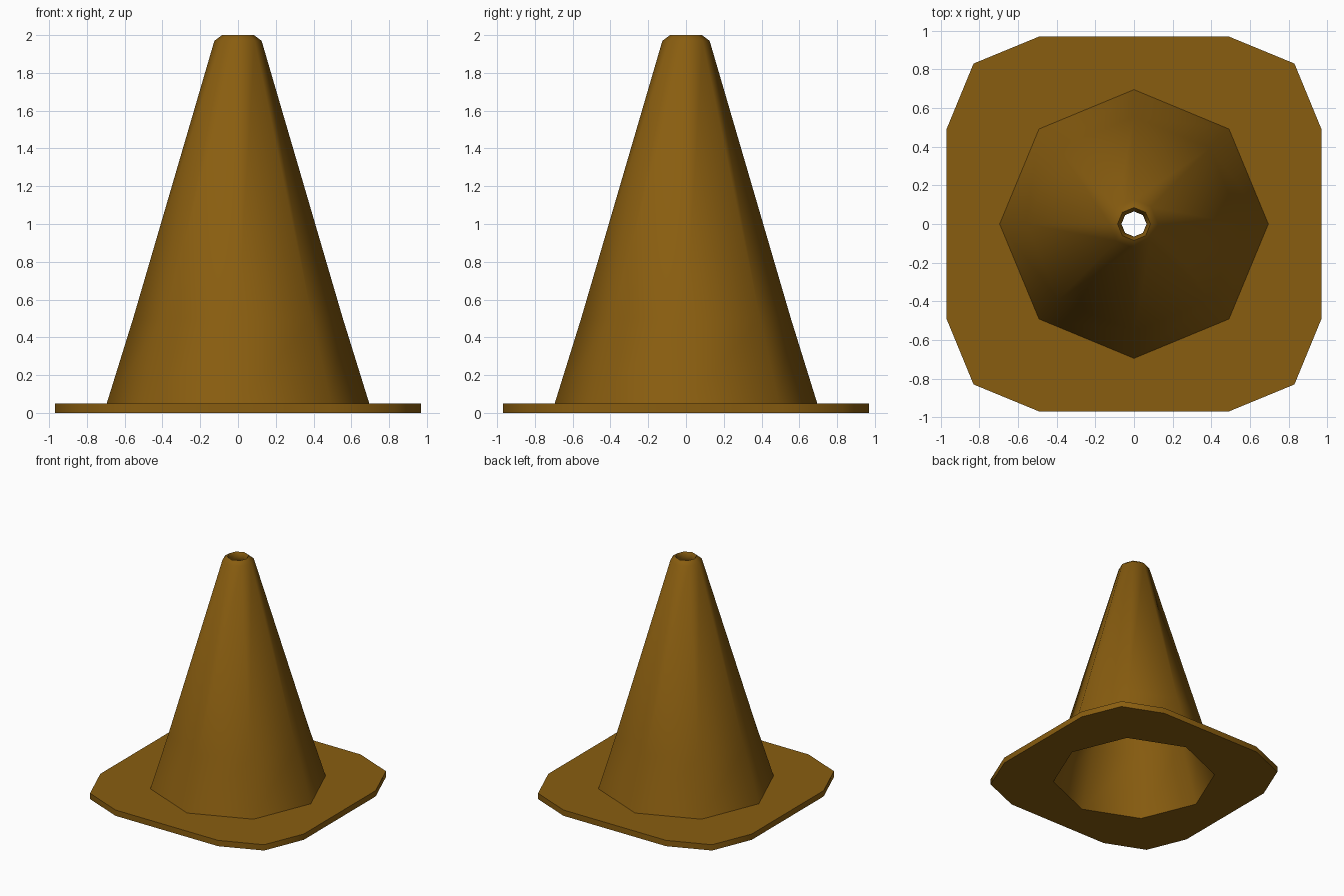
import bpy, bmesh
from math import sin, cos, pi, radians

if "Cube" in bpy.data.objects:
    bpy.data.objects.remove(bpy.data.objects["Cube"])

mat = bpy.data.materials.new("cone_orange")
mat.diffuse_color = (0.25, 0.11, 0.005, 1)
mat.use_nodes = True
mat.node_tree.nodes["Principled BSDF"].inputs["Base Color"].default_value = mat.diffuse_color
SIDES = 8


def ring(bm, r, z):
    return [bm.verts.new((r * cos(2 * pi * i / SIDES), r * sin(2 * pi * i / SIDES), z))
            for i in range(SIDES)]


def bridge(bm, a, b):
    n = len(a)
    for i in range(n):
        j = (i + 1) % n
        bm.faces.new((a[i], a[j], b[j], b[i]))


bm = bmesh.new()

# Hollow cone wall: outside from foot to lip, then down the inside
profile = [(0.695, 0.05), (0.555, 0.5), (0.125, 1.97), (0.085, 2.0),
           (0.065, 1.965), (0.08, 1.93), (0.51, 0.5), (0.66, 0.0)]
rings = [ring(bm, r, z) for r, z in profile]
for a, b in zip(rings, rings[1:]):
    bridge(bm, a, b)

# Base plate outline: square with two-step corners, one quarter turned four times
outline = []
for q in range(4):
    c, s = round(cos(q * pi / 2)), round(sin(q * pi / 2))
    for x, y in [(0.97, -0.49), (0.97, 0.49), (0.83, 0.83)]:
        outline.append((x * c - y * s, x * s + y * c))
top = [bm.verts.new((x, y, 0.05)) for x, y in outline]
bottom = [bm.verts.new((x, y, 0)) for x, y in outline]
bridge(bm, bottom, top)

# Plate top and underside, joined to the cone's foot rings
for plate, foot in ((top, rings[0]), (bottom, rings[-1])):
    for q in range(4):
        e0, e1, corner = plate[3 * q:3 * q + 3]
        nxt = plate[(3 * q + 3) % 12]
        f0, f1, f2 = foot[2 * q], foot[2 * q + 1], foot[(2 * q + 2) % SIDES]
        bm.faces.new((e0, e1, f0))
        bm.faces.new((e1, corner, f1, f0))
        bm.faces.new((corner, nxt, f2, f1))

bmesh.ops.recalc_face_normals(bm, faces=bm.faces)
mesh = bpy.data.meshes.new("traffic_cone")
bm.to_mesh(mesh)
bm.free()
mesh.materials.append(mat)
obj = bpy.data.objects.new("traffic_cone", mesh)
bpy.context.collection.objects.link(obj)

# Smooth round the sides, sharp at the foot and plate edges
bpy.context.view_layer.objects.active = obj
obj.select_set(True)
bpy.ops.object.shade_smooth_by_angle(angle=radians(50))
